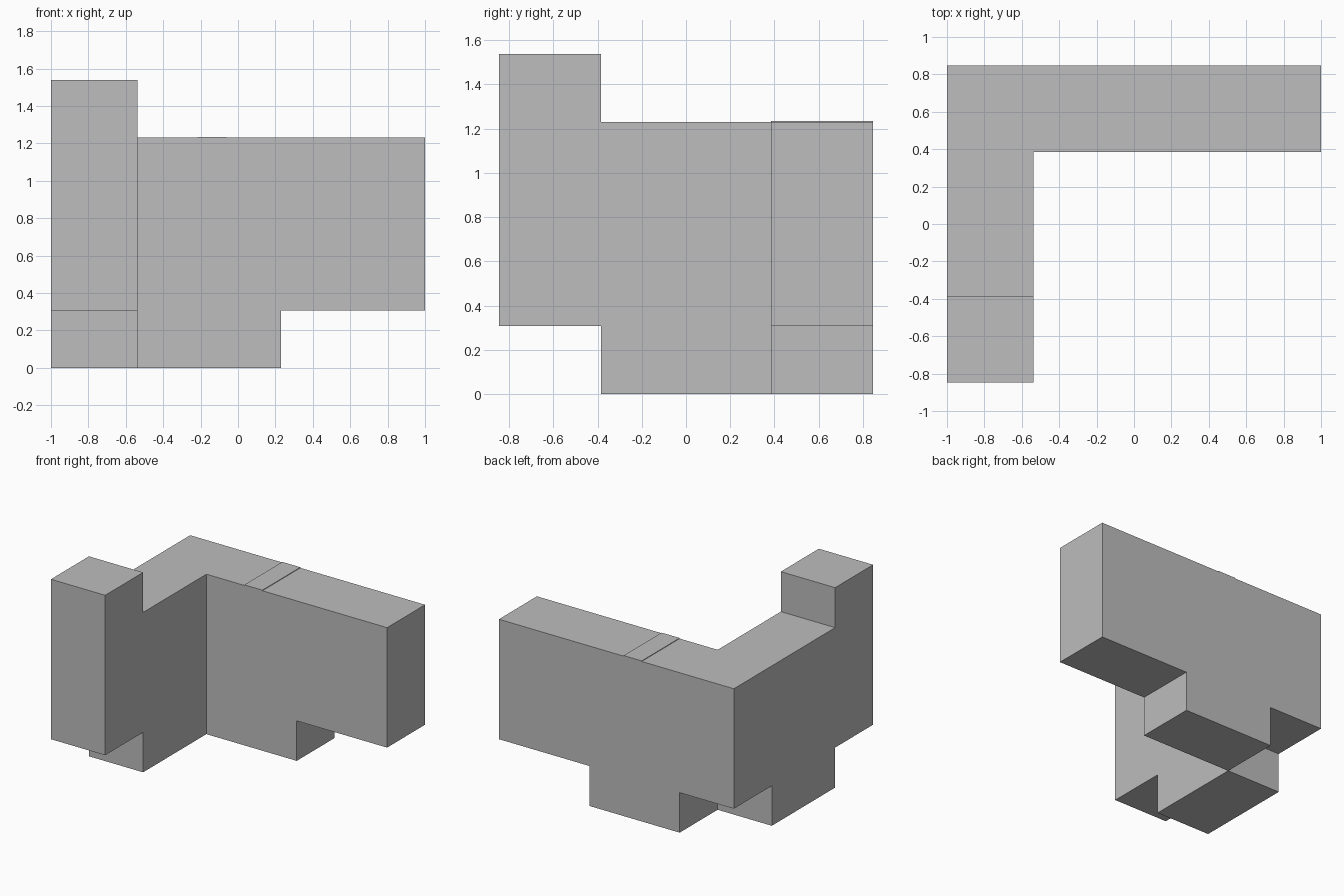
import bpy
import bmesh

default = bpy.data.objects.get("Cube")
if default:
    bpy.data.objects.remove(default, do_unlink=True)

U = 2 / 13          # one module: the model is 13 x 11 x 10 modules

grey = bpy.data.materials.new("grey")
grey.use_nodes = True
colour = (0.51, 0.51, 0.51, 1)
grey.diffuse_color = colour
grey.node_tree.nodes["Principled BSDF"].inputs["Base Color"].default_value = colour


def place(x, y, z):
    """Module coordinates to centred world coordinates."""
    return ((x - 6.5) * U, (y - 5.5) * U, z * U)


def finish(bm, name):
    bmesh.ops.recalc_face_normals(bm, faces=bm.faces[:])
    mesh = bpy.data.meshes.new(name)
    bm.to_mesh(mesh)
    bm.free()
    mesh.materials.append(grey)
    obj = bpy.data.objects.new(name, mesh)
    bpy.context.collection.objects.link(obj)


def plan_face(bm, x0, x1, y0, y1, z):
    corners = [(x0, y0), (x1, y0), (x1, y1), (x0, y1)]
    return bm.faces.new([bm.verts.new(place(x, y, z)) for x, y in corners])


def raise_faces(bm, faces, height):
    """Extrude a region vertically, keeping the starting faces."""
    out = bmesh.ops.extrude_face_region(bm, geom=faces, use_keep_orig=True)["geom"]
    verts = [g for g in out if isinstance(g, bmesh.types.BMVert)]
    bmesh.ops.translate(bm, verts=verts, vec=(0, 0, height * U))
    return [g for g in out if isinstance(g, bmesh.types.BMFace)]


def pull(bm, face, height):
    """Extrude one end face into a tower or foot, leaving no inner face."""
    new = bmesh.ops.extrude_discrete_faces(bm, faces=[face])["faces"][0]
    bmesh.ops.translate(bm, verts=new.verts[:], vec=(0, 0, height * U))


# L-shaped body: corner, side wall and back wall
bm = bmesh.new()
sections = [(0, 3, 0, 3), (0, 3, 3, 8), (0, 3, 8, 11), (3, 8, 8, 11), (8, 13, 8, 11)]
plan = [plan_face(bm, *s, 2) for s in sections]
bmesh.ops.remove_doubles(bm, verts=bm.verts[:], dist=1e-5)
raise_faces(bm, plan, 6)


def face_at(x, y, z):
    target = place(x, y, z)
    return min(bm.faces, key=lambda f: sum(
        (a - b) ** 2 for a, b in zip(f.calc_center_median(), target)))


# Tower on the front end, feet under the middle of each wall
pull(bm, face_at(1.5, 1.5, 8), 2)
pull(bm, face_at(1.5, 5.5, 2), -2)
pull(bm, face_at(5.5, 9.5, 2), -2)
bmesh.ops.recalc_face_normals(bm, faces=bm.faces[:])
bmesh.ops.dissolve_limit(bm, angle_limit=0.01, verts=bm.verts[:], edges=bm.edges[:])
finish(bm, "l_shaped_body")

# Thin raised strip across the top of the back wall
bm = bmesh.new()
strip = plan_face(bm, 5.1, 6.1, 8, 11, 8)
raise_faces(bm, [strip], 0.03)
finish(bm, "top_strip")
